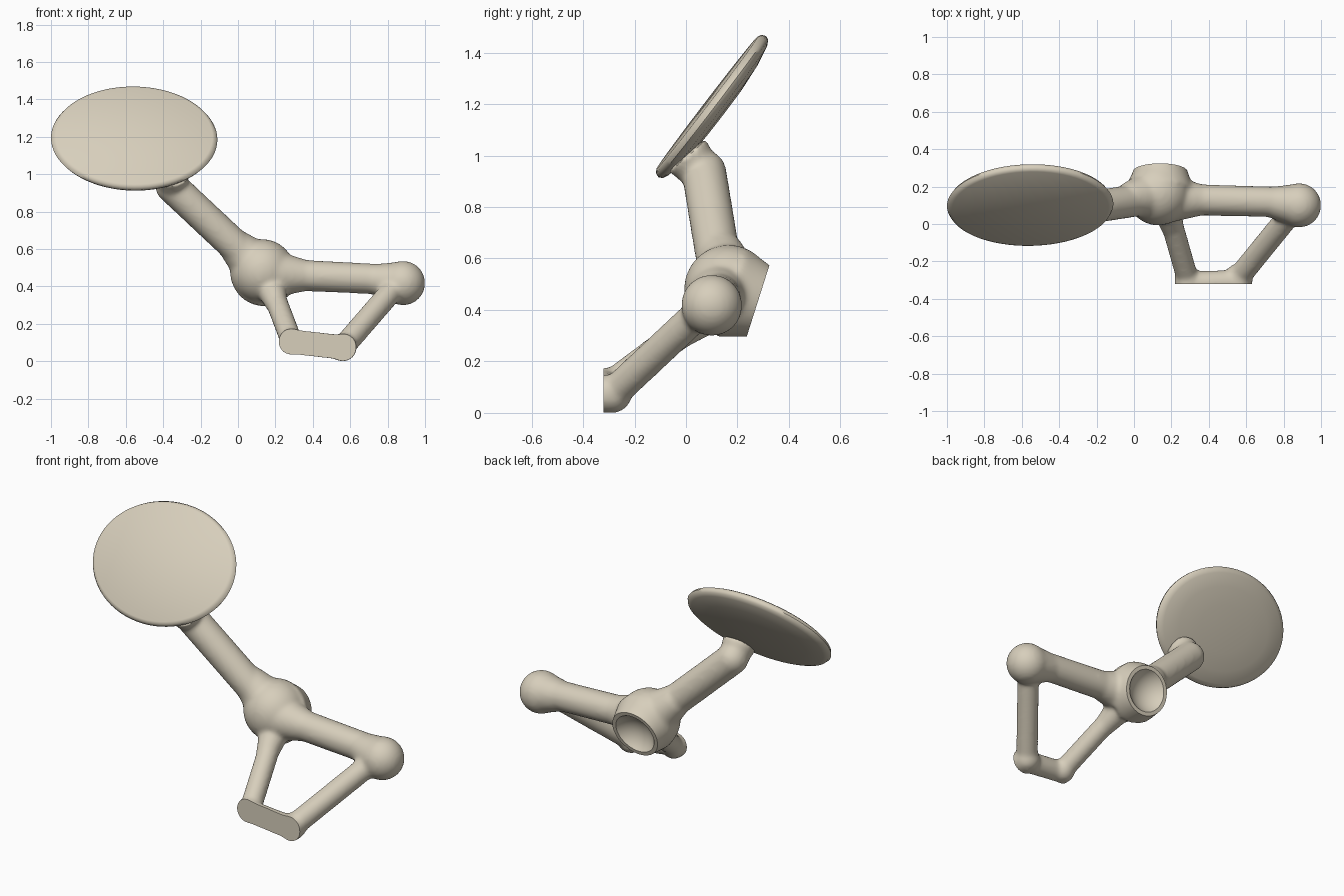
import bpy, bmesh, math
from mathutils import Vector, Matrix

if "Cube" in bpy.data.objects:
    bpy.data.objects.remove(bpy.data.objects["Cube"])

clay = bpy.data.materials.new("warm beige")
clay.diffuse_color = (0.68, 0.62, 0.50, 1)
clay.use_nodes = True
clay.node_tree.nodes["Principled BSDF"].inputs["Base Color"].default_value = clay.diffuse_color


def finish(bm, name):
    bmesh.ops.recalc_face_normals(bm, faces=bm.faces[:])
    mesh = bpy.data.meshes.new(name)
    bm.to_mesh(mesh)
    bm.free()
    obj = bpy.data.objects.new(name, mesh)
    bpy.context.collection.objects.link(obj)
    mesh.materials.append(clay)
    return obj


def ball(bm, p, r):
    bmesh.ops.create_uvsphere(bm, u_segments=40, v_segments=24, radius=r,
                              matrix=Matrix.Translation(p))


def tube(bm, p, q, r1, r2=None):
    p, q = Vector(p), Vector(q)
    rot = Vector((0, 0, 1)).rotation_difference(q - p).to_matrix().to_4x4()
    bmesh.ops.create_cone(bm, cap_ends=True, segments=40, radius1=r1,
                          radius2=r1 if r2 is None else r2, depth=(q - p).length,
                          matrix=Matrix.Translation((p + q) / 2) @ rot)


def smooth(obj, angle):
    bpy.ops.object.select_all(action='DESELECT')
    obj.select_set(True)
    bpy.context.view_layer.objects.active = obj
    bpy.ops.object.shade_smooth_by_angle(angle=math.radians(angle))


# Key points
hub = Vector((0.13, 0.165, 0.48))
knob = Vector((0.882, 0.10, 0.418))
elbow = Vector((-0.355, 0.07, 0.935))
foot_l = Vector((0.287, -0.295, 0.105))
foot_r = Vector((0.56, -0.285, 0.074))
drop = Vector((0, -0.025, 0))
disc_c = Vector((-0.555, 0.102, 1.190))
tilt = math.radians(52.6)
disc_n = Vector((0, -math.sin(tilt), math.cos(tilt)))
rim_c = Vector((0.14, 0.28, 0.435))
rim_n = Vector((0, 0.953, -0.303))

# Frame: hub, arm, bar, knob and triangular legs
bm = bmesh.new()
ball(bm, hub, 0.173)
tube(bm, rim_c - rim_n * 0.11, rim_c + rim_n * 0.04, 0.182, 0.134)
tube(bm, hub + Vector((0, -0.02, 0)), elbow, 0.087)
tube(bm, hub, hub.lerp(elbow, 0.35), 0.145, 0.085)
ball(bm, elbow, 0.087)
tube(bm, elbow, elbow + disc_n * 0.07, 0.083)
tube(bm, elbow + disc_n * 0.03, elbow + disc_n * 0.095 + Vector((0, 0.008, 0.01)),
     0.08, 0.098)
bar_a, bar_b = Vector((0.12, 0.135, 0.47)), Vector((0.88, 0.115, 0.433))
tube(bm, bar_a, bar_b, 0.084, 0.081)
tube(bm, bar_a, bar_a.lerp(bar_b, 0.34), 0.145, 0.08)
ball(bm, knob, 0.119)
tube(bm, knob, bar_b.lerp(bar_a, 0.22), 0.118, 0.079)
tube(bm, (0.175, 0.10, 0.40), foot_l, 0.059)
tube(bm, (0.175, 0.10, 0.40), (0.21, -0.04, 0.295), 0.085, 0.056)
tube(bm, knob - Vector((0.05, 0.05, 0.03)), foot_r, 0.062)
tube(bm, foot_l + drop, foot_r + drop, 0.066)
for foot, r in ((foot_l, 0.071), (foot_r, 0.075)):
    ball(bm, foot, r)
    ball(bm, foot + drop, r)
frame = finish(bm, "bracket_frame")

# Cutters: flat foot face, flat hub end and its hollow socket
bm = bmesh.new()
bmesh.ops.create_cube(bm, size=1, matrix=Matrix.Translation((0.4, -0.82, 0.2)))
foot_cut = finish(bm, "foot_cutter")
bm = bmesh.new()
tube(bm, rim_c, rim_c + rim_n * 0.3, 0.3)
end_cut = finish(bm, "hub_end_cutter")
bm = bmesh.new()
ball(bm, rim_c + rim_n * 0.09, 0.153)
socket_cut = finish(bm, "socket_cutter")

# Blend the parts, then cut
m = frame.modifiers.new("blend", 'REMESH')
m.mode = 'VOXEL'
m.voxel_size = 0.011
m = frame.modifiers.new("fillet", 'SMOOTH')
m.factor = 0.5
m.iterations = 14
for cutter in (foot_cut, end_cut, socket_cut):
    cutter.hide_render = True
    m = frame.modifiers.new("cut", 'BOOLEAN')
    m.operation = 'DIFFERENCE'
    m.solver = 'EXACT'
    m.object = cutter
dg = bpy.context.evaluated_depsgraph_get()
cut_mesh = bpy.data.meshes.new_from_object(frame.evaluated_get(dg))
frame.modifiers.clear()
frame.data = cut_mesh
cut_mesh.materials.clear()
cut_mesh.materials.append(clay)
for p in cut_mesh.polygons:
    p.material_index = 0
for cutter in (foot_cut, end_cut, socket_cut):
    bpy.data.objects.remove(cutter)
smooth(frame, 40)

# Oval plate: lathed profile, flat front and domed back
profile = [(0, 0.026), (0.94, 0.025), (0.98, 0.017), (1, 0.0), (0.98, -0.015),
           (0.92, -0.026), (0.7, -0.041), (0.4, -0.05), (0, -0.053)]
bm = bmesh.new()
verts = [bm.verts.new((r, 0, h)) for r, h in profile]
edges = [bm.edges.new(pair) for pair in zip(verts, verts[1:])]
bmesh.ops.spin(bm, geom=verts + edges, cent=(0, 0, 0), axis=(0, 0, 1),
               angle=math.tau, steps=72, use_duplicate=False)
bmesh.ops.remove_doubles(bm, verts=bm.verts[:], dist=1e-4)
bm.transform(Matrix.Translation(disc_c) @ Matrix.Rotation(tilt, 4, 'X')
             @ Matrix.Rotation(math.radians(1.0), 4, 'Y')
             @ Matrix.Diagonal((0.445, 0.345, 1, 1)))
plate = finish(bm, "oval_plate")
smooth(plate, 50)
